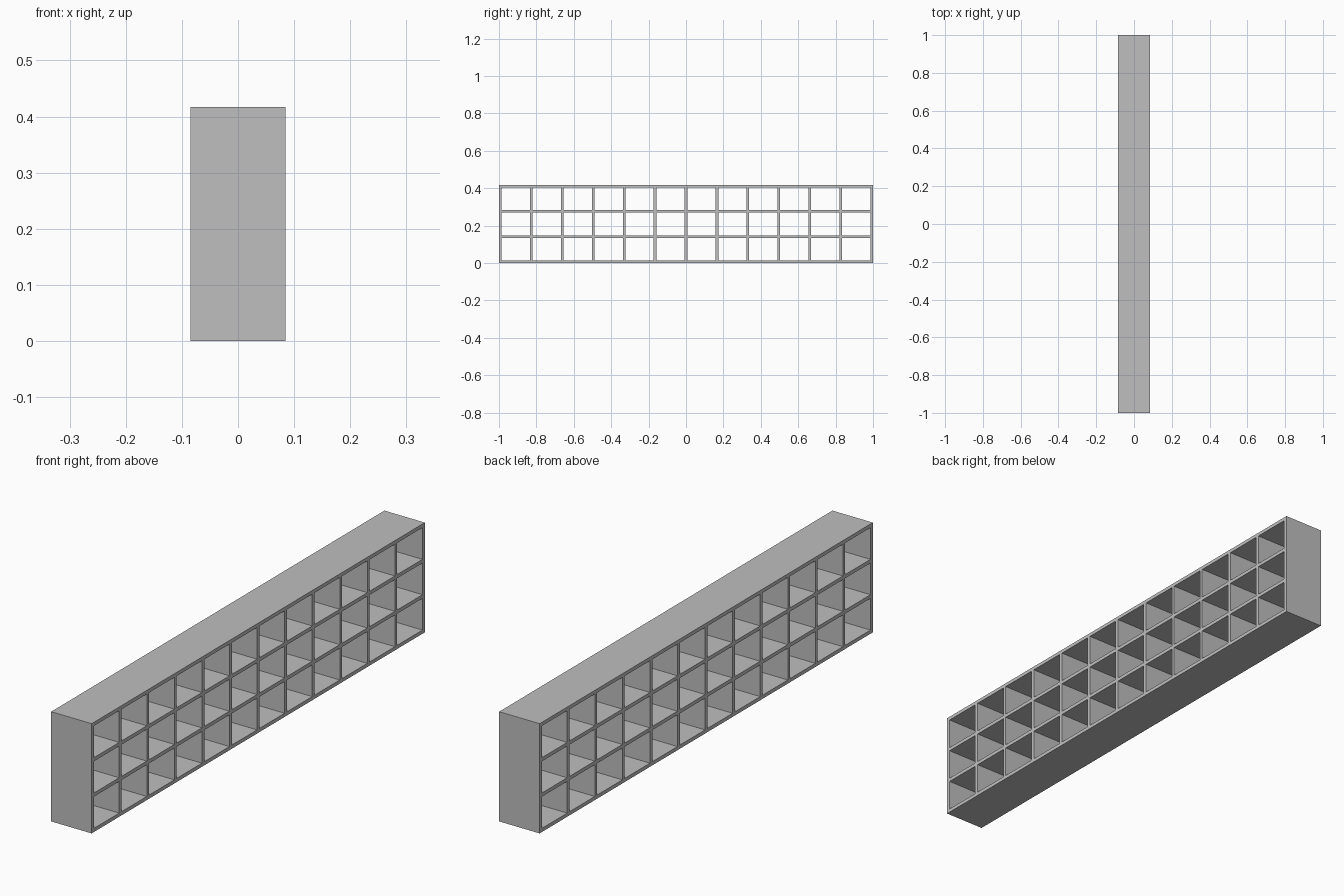
import bpy

cube = bpy.data.objects.get("Cube")
if cube:
    bpy.data.objects.remove(cube, do_unlink=True)

DEPTH, LENGTH, HEIGHT = 0.17, 2.0, 0.417
BOARD = 0.014
COLUMNS, ROWS = 12, 3

grey = bpy.data.materials.new("plain grey")
grey.use_nodes = True
colour = (0.52, 0.52, 0.52, 1)
grey.diffuse_color = colour
grey.node_tree.nodes["Principled BSDF"].inputs["Base Color"].default_value = colour


def board(name, size, y, z):
    bpy.ops.mesh.primitive_cube_add(size=1, location=(0, y, z))
    obj = bpy.context.object
    obj.name = name
    obj.scale = size
    bpy.ops.object.transform_apply(location=False, rotation=False, scale=True)
    obj.data.materials.append(grey)


# Spacing between board centres
step_y = (LENGTH - BOARD) / COLUMNS
step_z = (HEIGHT - BOARD) / ROWS

# Horizontal boards: base, shelves and top
for row in range(ROWS + 1):
    name = {0: "base_board", ROWS: "top_board"}.get(row, f"shelf_{row}")
    board(name, (DEPTH, LENGTH, BOARD), 0, BOARD / 2 + row * step_z)

# Upright pieces fitted between the horizontal boards, open on both sides
for col in range(COLUMNS + 1):
    y = (BOARD - LENGTH) / 2 + col * step_y
    kind = {0: "front_end", COLUMNS: "back_end"}.get(col, f"divider_{col}")
    for row in range(ROWS):
        z = BOARD / 2 + (row + 0.5) * step_z
        board(f"{kind}_row_{row + 1}", (DEPTH, BOARD, step_z - BOARD), y, z)
